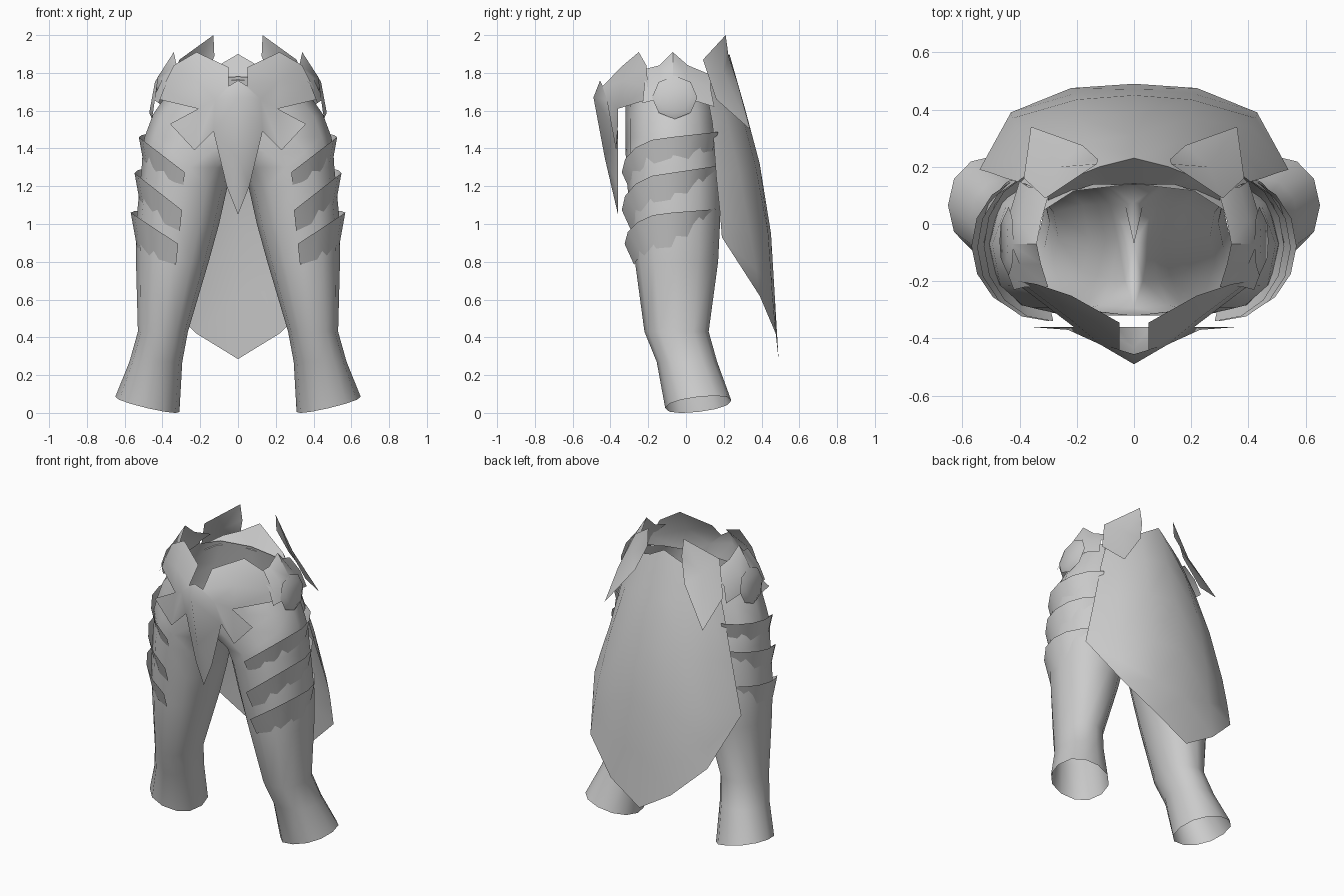
import bpy, bmesh
from math import sin, cos, pi, radians

steel = bpy.data.materials.new("plain grey")
steel.diffuse_color = (0.6, 0.6, 0.6, 1)


def part(name, verts, faces, angle=35):
    """Right half of a part, mirrored across x = 0."""
    me = bpy.data.meshes.new(name)
    me.from_pydata(verts, [], faces)
    bm = bmesh.new()
    bm.from_mesh(me)
    bmesh.ops.remove_doubles(bm, verts=bm.verts, dist=0.0005)
    bmesh.ops.recalc_face_normals(bm, faces=bm.faces)
    bm.to_mesh(me)
    bm.free()
    me.materials.append(steel)
    ob = bpy.data.objects.new(name, me)
    bpy.context.collection.objects.link(ob)
    bpy.ops.object.select_all(action='DESELECT')
    ob.select_set(True)
    bpy.context.view_layer.objects.active = ob
    bpy.ops.object.shade_smooth_by_angle(angle=radians(angle))
    mirror = ob.modifiers.new("Mirror", 'MIRROR')
    mirror.use_clip = True
    return ob


def loft(rows, closed=False):
    """Flat vertex list and quads joining rows of equal length."""
    n = len(rows[0])
    verts = [v for r in rows for v in r]
    faces = []
    for r in range(len(rows) - 1):
        for i in range(n if closed else n - 1):
            j = (i + 1) % n
            faces.append((r * n + i, r * n + j, (r + 1) * n + j, (r + 1) * n + i))
    return verts, faces


def spow(v, p):
    return (abs(v) ** p) * (1 if v >= 0 else -1)


# Trouser legs joining into an open waist: z, x0, x1, y0, y1, z tilt in x, z tilt in y
SECTIONS = [
    (0.045, 0.31, 0.65, -0.11, 0.24, 0.04, 0.02),
    (0.27, 0.295, 0.575, -0.155, 0.165, 0, 0),
    (0.43, 0.265, 0.53, -0.22, 0.12, 0, 0),
    (0.80, 0.155, 0.54, -0.27, 0.17, 0, 0),
    (1.00, 0.10, 0.54, -0.29, 0.18, 0, 0),
    (1.20, 0.055, 0.52, -0.31, 0.185, 0, 0),
    (1.30, 0.0, 0.51, -0.315, 0.185, 0, 0),
    (1.38, -0.22, 0.505, -0.32, 0.18, 0, 0),
    (1.46, -0.495, 0.495, -0.32, 0.18, 0, 0),
    (1.58, -0.45, 0.45, -0.32, 0.165, 0, 0.02),
    (1.71, -0.36, 0.36, -0.32, 0.14, 0, 0.07),
]
SIDES = 12
rows = []
for z, x0, x1, y0, y1, tx, ty in SECTIONS:
    p = 0.78 if x0 < 0 else 0.92
    row = []
    for i in range(SIDES):
        a = 2 * pi * i / SIDES
        c, s = spow(round(cos(a), 6), p), spow(round(sin(a), 6), p)
        row.append((max(0, (x0 + x1) / 2 + (x1 - x0) / 2 * c),
                    (y0 + y1) / 2 + (y1 - y0) / 2 * s, z + tx * c + ty * s))
    rows.append(row)
verts, faces = loft(rows, True)
faces = [f for f in faces if any(verts[i][0] > 0.001 for i in f)]
part("legs_and_waist", verts, faces, 60)

# Overlapping thigh bands, flared along the top edge and sunk into the leg below
for k, (cx, rx, cy, ry, zf, zs, zb) in enumerate([
        (0.29, 0.235, -0.075, 0.265, 1.28, 1.46, 1.49),
        (0.305, 0.243, -0.08, 0.26, 1.08, 1.27, 1.31),
        (0.325, 0.243, -0.075, 0.25, 0.90, 1.06, 1.08)]):
    top, bottom = [], []
    for i in range(8):
        a = radians(-92 + 160 * i / 7)
        z = zf + (zs - zf) * cos(a) if a < 0 else zs + (zb - zs) * sin(a)
        top.append((cx + rx * cos(a), cy + ry * sin(a), z))
        h = 0.11 + 0.11 * max(0, cos(a))
        bottom.append((cx + 0.01 + (rx - 0.05) * cos(a), cy + (ry - 0.05) * sin(a), z - h))
    part(f"thigh_band_{k + 1}", *loft([top, bottom]))

# Back cape, a curved sheet with a pointed hem, folded in to meet the waist
cape = [
    [(0, 0.138, 1.76), (0.14, 0.138, 1.76), (0.23, 0.11, 1.74), (0.30, 0.08, 1.70)],
    [(0, 0.23, 1.90), (0.12, 0.20, 1.83), (0.22, 0.16, 1.79), (0.30, 0.10, 1.74)],
    [(0, 0.31, 1.62), (0.16, 0.29, 1.60), (0.30, 0.21, 1.57), (0.38, 0.14, 1.53)],
    [(0, 0.39, 1.32), (0.19, 0.37, 1.30), (0.36, 0.28, 1.28), (0.45, 0.16, 1.25)],
    [(0, 0.45, 0.95), (0.20, 0.435, 0.95), (0.41, 0.34, 0.95), (0.505, 0.18, 1.06)],
    [(0, 0.47, 0.62), (0.21, 0.455, 0.66), (0.425, 0.37, 0.76), (0.54, 0.19, 0.93)],
    [(0, 0.49, 0.285), (0.22, 0.475, 0.42), (0.43, 0.39, 0.62), (0.54, 0.19, 0.93)],
]
part("back_cape", *loft(cape), 50)

# Ridged front plate with side points and a long central tongue
front = [
    (0, -.455, 1.76), (0, -.49, 1.67), (0, -.43, 1.35), (0, -.36, 1.05),
    (.05, -.44, 1.73), (.05, -.345, 1.83), (.22, -.25, 1.91), (.34, -.21, 1.84),
    (.40, -.20, 1.72), (.42, -.20, 1.66), (.21, -.36, 1.61), (.36, -.36, 1.53),
    (.23, -.37, 1.39), (.13, -.36, 1.49), (.06, -.36, 1.20), (.12, -.42, 1.66),
    (.22, -.335, 1.76)]
part("front_plate", front, [
    (0, 1, 15, 4), (4, 15, 16, 5), (5, 16, 6), (6, 16, 7), (7, 16, 8),
    (8, 16, 10, 9), (16, 15, 10), (15, 13, 12, 10), (10, 12, 11),
    (1, 2, 13, 15), (2, 3, 14), (2, 14, 13)], 50)

# Kite shaped plates rising behind the hips
part("rear_hip_plate", [
    (.13, .21, 2.0), (.125, .225, 1.89), (.18, .275, 1.74), (.36, .34, 1.50),
    (.385, .16, 1.66), (.31, .09, 1.87), (.26, .20, 1.80)], [
    (0, 1, 6), (1, 2, 6), (2, 3, 6), (3, 4, 6), (4, 5, 6), (5, 0, 6)], 50)

# Pointed plate over each hip
part("hip_plate", *loft([
    [(.30, -.22, 1.82), (.325, -.14, 1.84), (.34, -.07, 1.91), (.325, .01, 1.84), (.29, .13, 1.79)],
    [(.38, -.22, 1.74), (.40, -.14, 1.77), (.43, -.07, 1.77), (.40, .01, 1.77), (.37, .13, 1.72)],
    [(.42, -.23, 1.64), (.45, -.15, 1.66), (.43, -.07, 1.68), (.44, .02, 1.66), (.40, .15, 1.62)]]))

# Domed roundel on each hip, leaning in toward the waist
rim, inner = [], []
for i in range(8):
    a = 2 * pi * i / 8
    dy, dz = 0.12 * cos(a), 0.115 * sin(a)
    rim.append((0.438 - 0.15 * dz, -0.06 + dy, 1.67 + dz))
    inner.append((0.455 - 0.13 * dz, -0.06 + dy * 0.7, 1.67 + dz * 0.7))
verts, faces = loft([rim, inner], True)
part("hip_roundel", verts, faces + [tuple(range(8, 16))])
